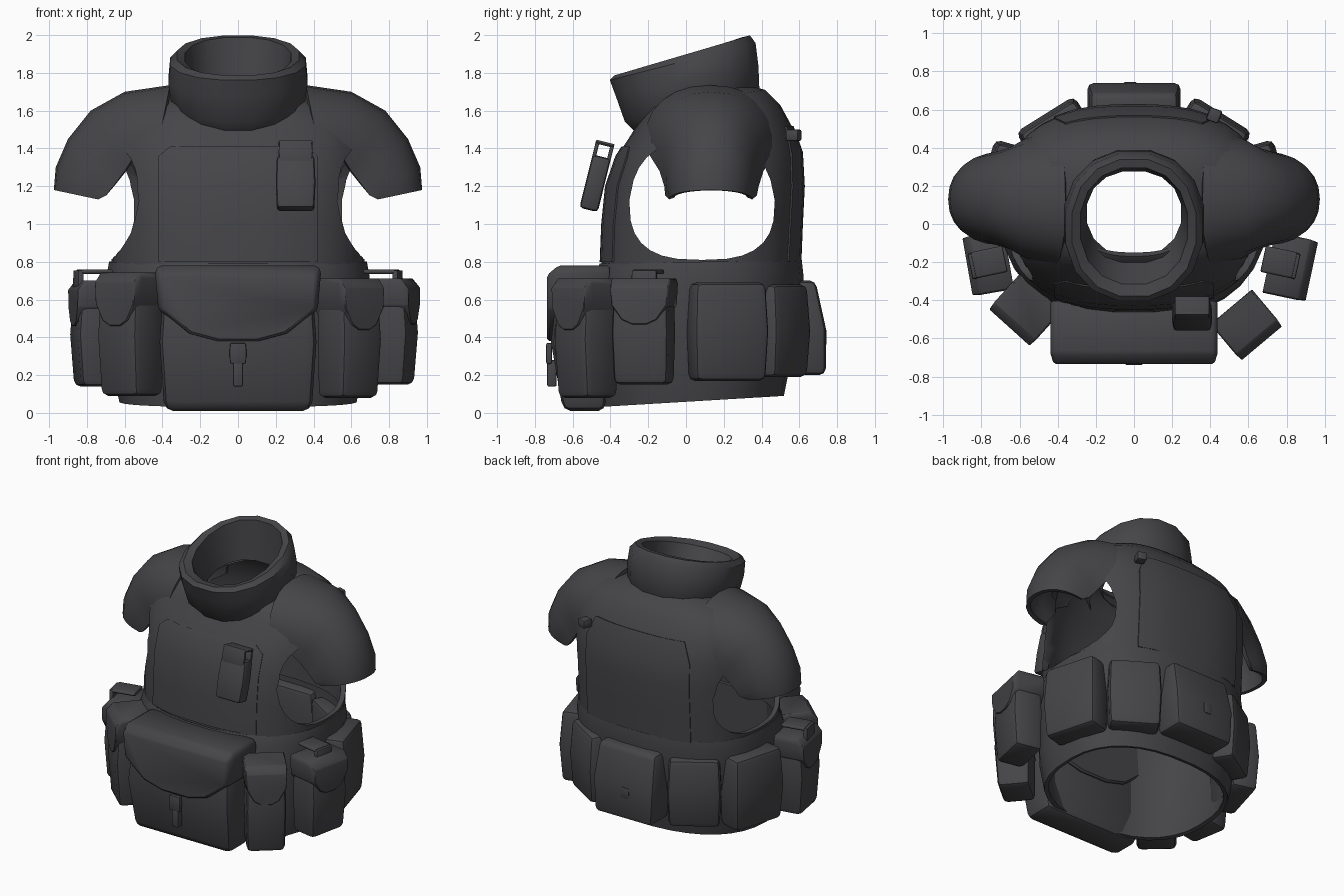
import bpy, bmesh, math
from mathutils import Matrix, Vector

if "Cube" in bpy.data.objects:
    bpy.data.objects.remove(bpy.data.objects["Cube"])

mat = bpy.data.materials.new("charcoal fabric")
mat.diffuse_color = (0.06, 0.059, 0.065, 1)
mat.use_nodes = True
mat.node_tree.nodes["Principled BSDF"].inputs["Base Color"].default_value = mat.diffuse_color


def add(name, bm):
    me = bpy.data.meshes.new(name)
    bm.to_mesh(me)
    bm.free()
    me.materials.append(mat)
    ob = bpy.data.objects.new(name, me)
    bpy.context.collection.objects.link(ob)
    return ob


def loft(name, rings, thick=0.0, flip=False, caps=False, loop=True):
    bm = bmesh.new()
    vs = [[bm.verts.new(p) for p in r] for r in rings]
    n = len(rings[0])
    for a, b in zip(vs, vs[1:]):
        for j in range(n if loop else n - 1):
            k = (j + 1) % n
            f = [a[j], a[k], b[k], b[j]]
            bm.faces.new(f[::-1] if flip else f)
    if caps:
        bm.faces.new(vs[0][::-1])
        bm.faces.new(vs[-1])
        bmesh.ops.recalc_face_normals(bm, faces=bm.faces)
    ob = add(name, bm)
    if thick:
        m = ob.modifiers.new("thickness", 'SOLIDIFY')
        m.thickness, m.offset = thick, -1
    return ob


def power(v, e):
    return math.copysign(abs(v) ** (2 / e), v)


def oval(ring, n, e):
    """Tilted rounded section: front z, back z, half width, front y, back y."""
    zf, zb, a, yf, yb = ring
    pts = []
    for i in range(n):
        t = 2 * math.pi * (i + 0.5) / n
        y = (yf + yb) / 2 + (yb - yf) / 2 * power(math.sin(t), e)
        pts.append((a * power(math.cos(t), e), y, zf + (zb - zf) * (y - yf) / (yb - yf)))
    return pts


# Torso shell with arm openings
TORSO = [(.75, .75, .67, -.45, .60), (1.0, 1.0, .68, -.44, .61), (1.2, 1.2, .68, -.42, .62),
         (1.36, 1.38, .68, -.365, .61), (1.46, 1.52, .66, -.30, .56), (1.54, 1.63, .61, -.25, .50),
         (1.61, 1.71, .50, -.21, .42), (1.64, 1.74, .30, -.17, .31)]
torso = loft("torso_vest", [oval(r, 40, 2.6) for r in TORSO], .035)
hole = []
for x in (-1.2, 1.2):
    hole.append([])
    for i in range(28):
        t = 2 * math.pi * i / 28
        up = power(math.sin(t), 2.8)
        hole[-1].append((x, .085 + .385 * power(math.cos(t), 2.8) * (1 - .12 * max(up, 0)), 1.125 + .315 * up))
cutter = loft("arm_cutter", hole, caps=True)
cutter.hide_render = True
cut = torso.modifiers.new("arm openings", 'BOOLEAN')
cut.operation, cut.solver, cut.object = 'DIFFERENCE', 'EXACT', cutter
bpy.context.view_layer.objects.active = torso
for m in list(torso.modifiers):
    bpy.ops.object.modifier_apply(modifier=m.name)
bpy.data.objects.remove(cutter)

# Waist belt
BELT = [(.03, .09, .63, -.48, .52), (.22, .24, .67, -.50, .55), (.5, .5, .69, -.50, .60),
        (.72, .72, .70, -.49, .625), (.79, .81, .685, -.46, .615)]
loft("waist_belt", [oval(r, 32, 2.4) for r in BELT], .03)

# Thick tilted collar, outside to inside
COLLAR = [(1.49, 1.66, .31, -.28, .37), (1.54, 1.71, .355, -.33, .395), (1.68, 1.84, .375, -.38, .39),
          (1.76, 1.96, .365, -.41, .375), (1.785, 2.0, .33, -.385, .345), (1.775, 1.99, .285, -.32, .30),
          (1.66, 1.82, .265, -.24, .29), (1.56, 1.70, .25, -.17, .28)]
loft("collar", [oval(r, 16, 2.2) for r in COLLAR])

# Arched shoulder caps, open underneath: top x,z, lower edge x,z, front y, back y
SLEEVE = [(.36, 1.735, .42, 1.44, -.22, .48), (.60, 1.70, .55, 1.36, -.19, .46),
          (.78, 1.60, .60, 1.28, -.14, .41), (.90, 1.45, .66, 1.20, -.115, .385),
          (.965, 1.30, .70, 1.15, -.11, .375), (.975, 1.18, .74, 1.13, -.09, .35)]
for side, s in (("right", 1), ("left", -1)):
    rings = []
    for tx, tz, bx, bz, y0, y1 in SLEEVE:
        ring = []
        for i in range(13):
            t = math.pi * i / 12
            u, c = power(math.sin(t), 2.2), -power(math.cos(t), 2.2)
            ring.append((s * (bx + (tx - bx) * u), (y0 + y1) / 2 + (y1 - y0) / 2 * c, bz + (tz - bz) * u))
        rings.append(ring)
    loft(side + "_shoulder_cap", rings, .03, flip=s > 0, loop=False)


def torso_y(x, z, back):
    for r, q in zip(TORSO, TORSO[1:]):
        if r[back] <= z <= q[back]:
            f = (z - r[back]) / (q[back] - r[back])
            a, yf, yb = [r[k] + (q[k] - r[k]) * f for k in (2, 3, 4)]
            h = (1 - min(1, abs(x) / a) ** 2.6) ** (1 / 2.6)
            return (yf + yb) / 2 + (yb - yf) / 2 * h * (1 if back else -1)


# Slightly raised chest and back panels following the torso
for name, back, zs in (("chest_panel", 0, (.8, 1.0, 1.2, 1.36, 1.41)), ("back_panel", 1, (.8, 1.0, 1.2, 1.38, 1.52))):
    rows = []
    for z in zs:
        w = .36 if z == zs[-1] else .42
        rows.append([(w * i / 4, torso_y(w * i / 4, z, back) + (.009 if back else -.009), z) for i in range(-4, 5)])
    loft(name, rows, .02, flip=bool(back), loop=False)


def frame(x, y, ang):
    """Local x runs along the belt, local y points outward."""
    a = math.radians(ang)
    return Matrix(((math.sin(a), math.cos(a), 0, x), (-math.cos(a), math.sin(a), 0, y), (0, 0, 1, 0), (0, 0, 0, 1)))


def box(name, M, w, d, z0, z1, top=1.0, bot=1.0, bev=.035):
    bm = bmesh.new()
    bmesh.ops.create_cube(bm, size=1)
    bmesh.ops.subdivide_edges(bm, edges=[e for e in bm.edges if abs(e.verts[0].co.z - e.verts[1].co.z) > .5], cuts=1)
    sharp = [e for e in bm.edges if e.calc_face_angle(0) > .5]
    bmesh.ops.scale(bm, vec=(w, d, z1 - z0), verts=bm.verts)
    bmesh.ops.bevel(bm, geom=sharp, offset=bev, segments=2, profile=.5, affect='EDGES')
    for v in bm.verts:
        k = v.co.z / (z1 - z0) * 2
        f = 1 + (top - 1) * max(k, 0) + (bot - 1) * max(-k, 0)
        v.co.y = -d / 2 + (v.co.y + d / 2) * f
        v.co.x *= 1 - .06 * abs(k)
        v.co.z += (z0 + z1) / 2
    bm.transform(M)
    return add(name, bm)


def flap(name, M, w, d, zb, zt):
    """Lid with a rounded lower edge, wrapped over a pouch."""
    h, m = w / 2, zt - zb
    half = [(h * .25, zb), (h * .6, zb + m * .1), (h * .96, zb + m * .42), (h, zt - .03), (h * .95, zt)]
    pts = half + [(-x, z) for x, z in half[::-1]]
    rings = []
    for y, dz in ((-d / 2, 0), (d * .32, 0), (d / 2, .05)):
        rings.append([M @ Vector((x * (1 if y < d * .4 else .96), y, min(z, zt - dz))) for x, z in pts])
    bm_ob = loft(name, rings, caps=True)
    b = bm_ob.modifiers.new("soft edge", 'BEVEL')
    b.width, b.segments, b.limit_method = .012, 1, 'ANGLE'


def pouch(name, x, y, ang, w, d, z0, z1, top=.9, bot=.9, cover=.42):
    M = frame(x, y, ang)
    box(name + "_pouch", M, w, d, z0, z1, top, bot)
    if cover:
        flap(name + "_flap", M, w + .015, d + .01, z1 - (z1 - z0) * cover, z1 + .012)


# Large front pouch with lid and buckle
F = frame(0, -.57, -90)
box("front_main_pouch", F, .83, .29, .01, .74, .85, .78, .05)
flap("front_main_flap", F, .88, .33, .38, .78)
box("front_buckle", frame(0, -.725, -90), .09, .03, .26, .37, bev=.008)
box("front_strap", frame(0, -.71, -90), .055, .05, .14, .28, bev=.008)

# Pouches around the belt
pouch("front_left", -.57, -.45, -132, .28, .24, .09, .73)
pouch("front_right", .59, -.53, -50, .27, .24, .08, .70)
pouch("side_left", -.765, -.205, 190, .30, .21, .14, .69)
pouch("side_right", .82, -.225, -12, .31, .22, .15, .70)
for side, s in (("left", -1), ("right", 1)):
    pouch("rear_side_" + side, s * .69, .22, 90 - s * 74, .41, .2, .17, .69, cover=0)
    pouch("rear_corner_" + side, s * .42, .50, 90 - s * 32, .36, .18, .19, .68, cover=0)
    # hanger strap from belt to side pouch
    box("hanger_strap_" + side, frame(s * .76, -.2, 90 - s * 102), .14, .17, .735, .76, bev=.008)
    box("hanger_end_" + side, frame(s * .845, -.22, 90 - s * 102), .14, .03, .6, .755, bev=.008)

# Rear pouch with buckle
box("rear_pouch", frame(0, .63, 90), .49, .22, .2, .7, .75, 1.0)
box("rear_buckle", frame(-.02, .72, 90), .07, .05, .36, .44, bev=.008)

# Chest radio pouch, tilted, with a top loop
tilt = Matrix.Translation((.305, -.475, 1.24)) @ Matrix.Rotation(math.radians(-14), 4, 'X')
R = tilt @ frame(0, 0, -90)
box("radio_pouch", R, .21, .1, -.17, .12, bev=.02)
for n, y in (("front", .04), ("back", -.04)):
    box("radio_loop_" + n, R @ Matrix.Translation((0, y, 0)), .18, .02, .08, .2, bev=.005)
box("radio_loop_top", R, .18, .1, .18, .2, bev=.005)

# Rear shoulder clip
box("rear_clip", frame(.42, .57, 70), .07, .07, 1.44, 1.5, bev=.01)

# Bake modifiers and smooth while keeping sharp edges
bpy.ops.object.select_all(action='SELECT')
bpy.context.view_layer.objects.active = torso
bpy.ops.object.convert(target='MESH')
bpy.ops.object.shade_smooth_by_angle(angle=math.radians(40))
